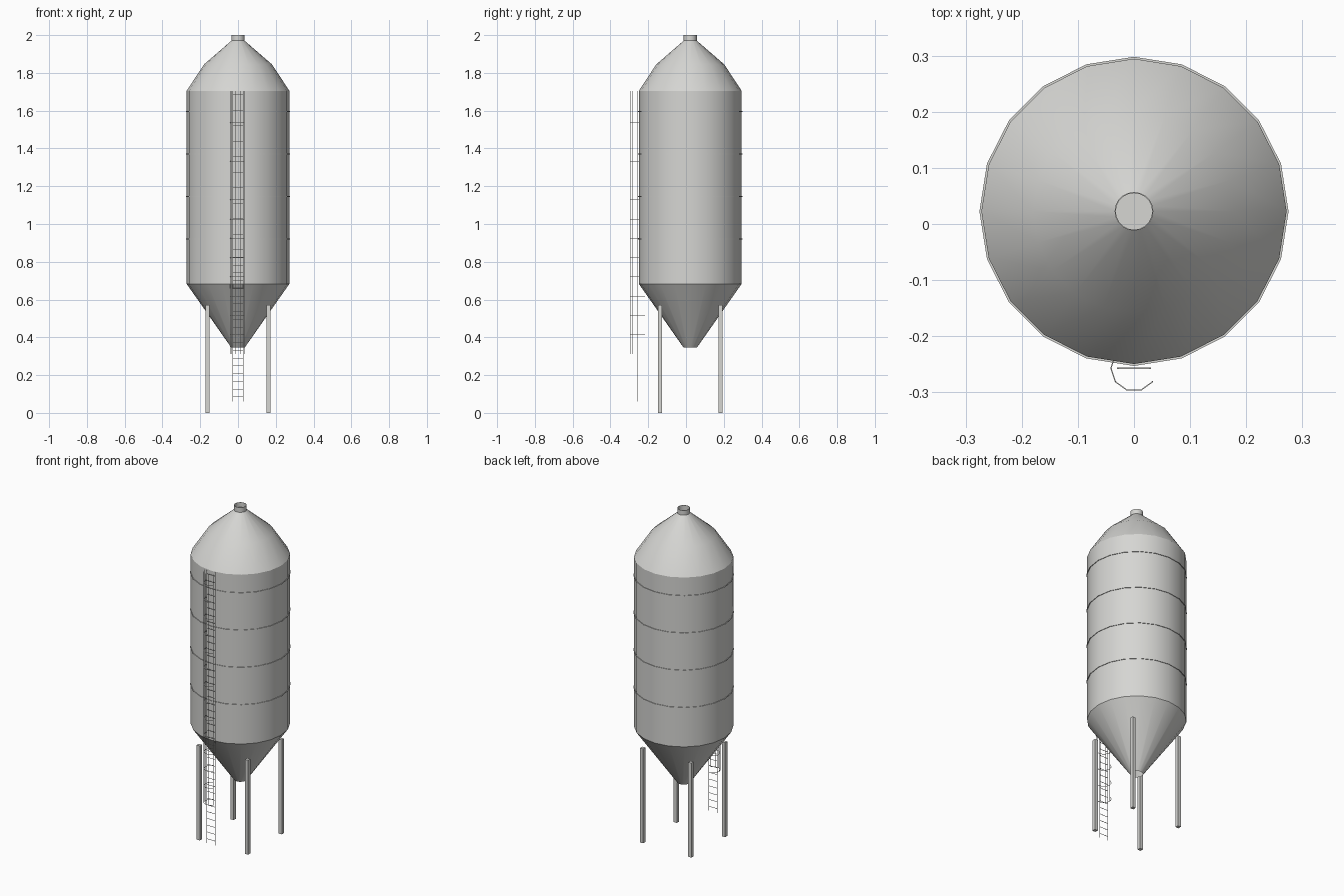
import bpy, bmesh, math
from mathutils import Vector, Matrix

cube = bpy.data.objects.get("Cube")
if cube:
    bpy.data.objects.remove(cube, do_unlink=True)

CY = 0.0225     # silo axis, set back to leave room for the ladder
SIDES = 20
LADDER_Y = -0.257

# One galvanised finish for the whole silo
galvanised = bpy.data.materials.new("galvanised steel")
galvanised.use_nodes = True
galvanised.diffuse_color = (0.67, 0.67, 0.65, 1)
galvanised.node_tree.nodes["Principled BSDF"].inputs["Base Color"].default_value = (0.67, 0.67, 0.65, 1)


def finish(name, bm, smooth=False):
    bmesh.ops.recalc_face_normals(bm, faces=bm.faces)
    me = bpy.data.meshes.new(name)
    bm.to_mesh(me)
    bm.free()
    ob = bpy.data.objects.new(name, me)
    bpy.context.collection.objects.link(ob)
    me.materials.append(galvanised)
    if smooth:
        bpy.ops.object.select_all(action='DESELECT')
        ob.select_set(True)
        bpy.context.view_layer.objects.active = ob
        bpy.ops.object.shade_smooth_by_angle(angle=math.radians(30))


def lathe(name, profile, close_top=False):
    """Turn a (radius, height) profile about the silo axis."""
    bm = bmesh.new()
    rings = []
    for r, z in profile:
        rings.append([bm.verts.new((r * math.cos(math.tau * i / SIDES),
                                    CY + r * math.sin(math.tau * i / SIDES), z))
                      for i in range(SIDES)])
    for a, b in zip(rings, rings[1:]):
        for i in range(SIDES):
            j = (i + 1) % SIDES
            bm.faces.new((a[i], a[j], b[j], b[i]))
    if close_top:
        bm.faces.new(rings[-1])
    finish(name, bm, True)


def bar(bm, p, q, t):
    """Square bar of thickness t from p to q."""
    p, q = Vector(p), Vector(q)
    d = q - p
    rot = d.to_track_quat('Z', 'Y').to_matrix().to_4x4()
    bmesh.ops.create_cube(bm, size=1, matrix=Matrix.Translation((p + q) / 2) @ rot
                          @ Matrix.Diagonal((t, t, d.length, 1)))


# Tank: hopper with open outlet, cylinder and roof
lathe("silo_tank", [(0.035, 0.345), (0.272, 0.683), (0.272, 1.705),
                    (0.180, 1.845), (0.033, 1.972)], close_top=True)

# Open filler neck with a thin wall
lathe("filler_neck", [(0.0345, 1.965), (0.0345, 2.0), (0.0325, 2.0), (0.0325, 1.972)])

# Thin seam flanges around the cylinder
for k in range(4):
    z = 0.92 + 0.225 * k
    lathe(f"seam_flange_{k + 1}", [(0.27, z - 0.002), (0.2755, z - 0.002),
                                   (0.2755, z + 0.002), (0.27, z + 0.002)])

# Four square legs
for side, sx in (("right", -1), ("left", 1)):
    for end, sy in (("front", -1), ("back", 1)):
        bm = bmesh.new()
        x, y = sx * 0.161, CY + sy * 0.161
        bar(bm, (x, y, 0), (x, y, 0.57), 0.021)
        finish(f"{end}_{side}_leg", bm)

# Ladder rails and rungs
bm = bmesh.new()
for x in (-0.029, 0.029):
    bar(bm, (x, LADDER_Y, 0.06), (x, LADDER_Y, 1.705), 0.0025)
for k in range(40):
    z = 0.085 + 0.041 * k
    bar(bm, (-0.029, LADDER_Y, z), (0.029, LADDER_Y, z), 0.002)
finish("ladder", bm)

# Safety cage: part-round hoops joined by upright strips
bm = bmesh.new()
arc = [(0.041 * math.cos(math.radians(a)), LADDER_Y + 0.041 * math.sin(math.radians(a)))
       for a in range(108, 325, 36)]
for k in range(14):
    z = 0.312 + 0.102 * k
    for p, q in zip(arc, arc[1:]):
        bar(bm, (*p, z), (*q, z), 0.002)
for x, y in arc[2:]:
    bar(bm, (x, y, 0.312), (x, y, 1.705), 0.002)
finish("ladder_cage", bm)
